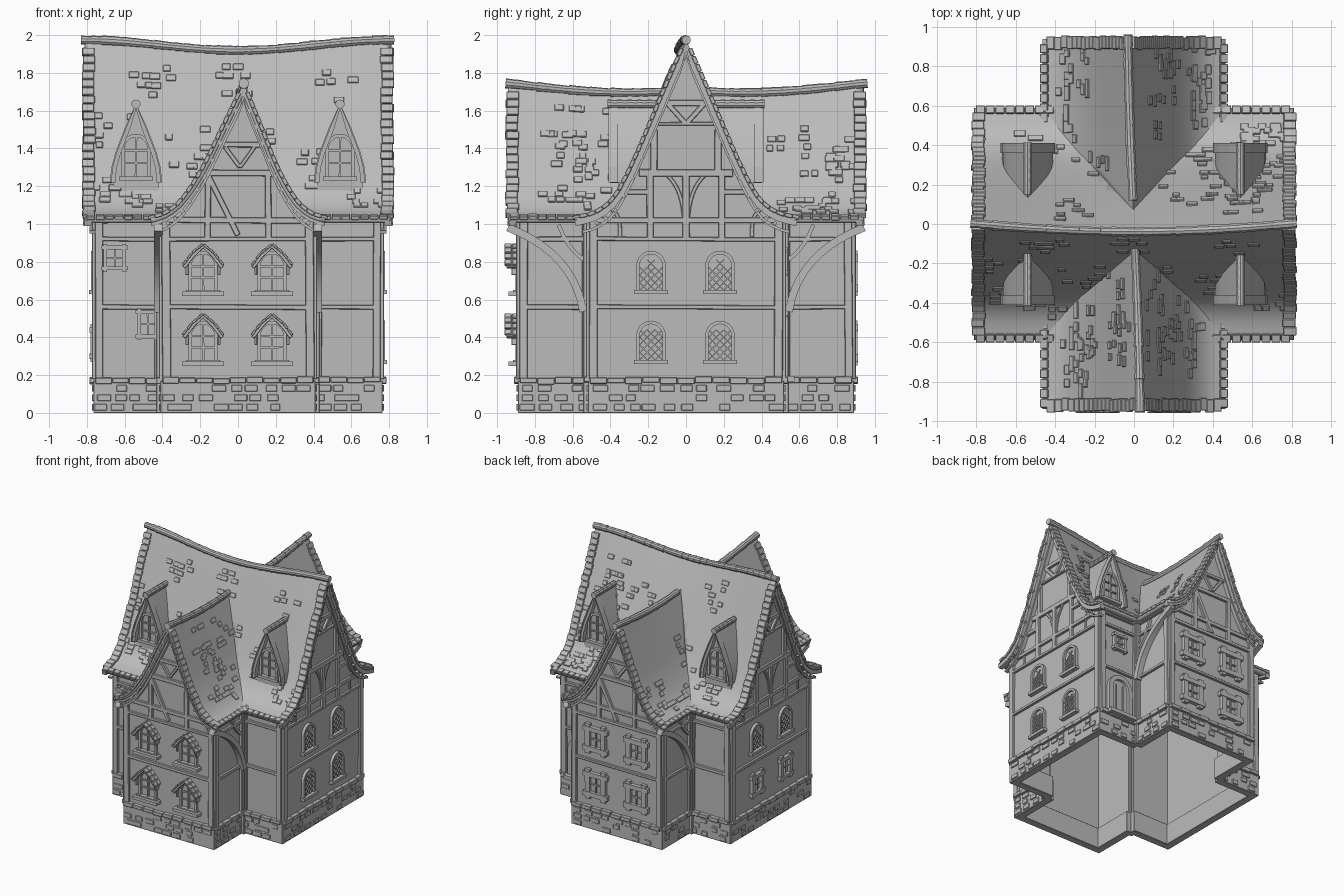
import bpy, bmesh, math, random
from mathutils import Matrix, Vector

cube = bpy.data.objects.get("Cube")
if cube:
    bpy.data.objects.remove(cube, do_unlink=True)
random.seed(7)
rnd = random.uniform

mat = bpy.data.materials.new("weathered_grey")
mat.use_nodes = True
GREY = (0.5, 0.5, 0.5, 1)
mat.diffuse_color = GREY
mat.node_tree.nodes["Principled BSDF"].inputs["Base Color"].default_value = GREY

parts = {}


def bm_of(part):
    return parts.setdefault(part, bmesh.new())


# ---- building helpers: M is a wall frame, u runs along it, d points outward
def box(part, M, c, size, rx=0, ry=0):
    m = (M @ Matrix.Translation(c) @ Matrix.Rotation(ry, 4, 'Y')
         @ Matrix.Rotation(rx, 4, 'X') @ Matrix.Diagonal((*size, 1)))
    bmesh.ops.create_cube(bm_of(part), size=1, matrix=m)


def beam(M, p, q, w=0.035, d=0.014, part="timber_frame"):
    (u0, z0), (u1, z1) = p, q
    box(part, M, ((u0 + u1) / 2, -d / 2, (z0 + z1) / 2),
        (math.hypot(u1 - u0, z1 - z0), d + 0.01, w * rnd(0.85, 1.1)),
        ry=-math.atan2(z1 - z0, u1 - u0) + rnd(-0.008, 0.008))


def ribbon(part, M, pts, w, d0, d1):
    bm, rings = bm_of(part), []
    for i, p in enumerate(pts):
        a, b = pts[max(i - 1, 0)], pts[min(i + 1, len(pts) - 1)]
        t = Vector((b[0] - a[0], b[1] - a[1])).normalized()
        o = (p[0] - t.y * w, p[1] + t.x * w)
        rings.append([bm.verts.new(M @ Vector((q[0], -d, q[1])))
                      for q, d in ((p, d0), (o, d0), (o, d1), (p, d1))])
    for r, s in zip(rings, rings[1:]):
        for k in range(4):
            bm.faces.new((r[k], r[k - 1], s[k - 1], s[k]))
    bm.faces.new(rings[0])
    bm.faces.new(rings[-1][::-1])


def prism(part, M, pts, d0, d1):
    bm = bm_of(part)
    a, b = [[bm.verts.new(M @ Vector((u, -d, z))) for u, z in pts] for d in (d0, d1)]
    bm.faces.new(a)
    bm.faces.new(b[::-1])
    for i in range(len(a)):
        bm.faces.new((a[i - 1], a[i], b[i], b[i - 1]))


def arch(u, z, w, h, n=10):
    r = w / 2
    top = [(u - r * math.cos(math.pi * i / n), z + h - r + r * math.sin(math.pi * i / n))
           for i in range(n + 1)]
    return [(u - r, z)] + top + [(u + r, z)]


def bezier(a, b, c, n=10):
    return [tuple(a[k] * (1 - t) ** 2 + 2 * b[k] * t * (1 - t) + c[k] * t * t for k in (0, 1))
            for t in (i / n for i in range(n + 1))]


def spline(pts, s):
    i = max(k for k in range(len(pts) - 1) if pts[k][0] <= s + 1e-6)
    (x0, z0), (x1, z1) = pts[i], pts[i + 1]
    slope = lambda k: ((pts[min(k + 1, len(pts) - 1)][1] - pts[max(k - 1, 0)][1])
                       / (pts[min(k + 1, len(pts) - 1)][0] - pts[max(k - 1, 0)][0]))
    h = x1 - x0
    t = min((s - x0) / h, 1)
    return (z0 * (1 + 2 * t) * (1 - t) ** 2 + z1 * t * t * (3 - 2 * t)
            + h * t * (1 - t) * (slope(i) * (1 - t) - slope(i + 1) * t))


# ---- roof shapes: t along the ridge, s across it
EAVE = 1.03
MAIN = [(0, 1.95), (0.1, 1.73), (0.2, 1.5), (0.3, 1.28), (0.38, 1.14), (0.47, 1.065), (0.59, EAVE)]
WING = [(0, 1.73), (0.1, 1.51), (0.2, 1.29), (0.3, 1.13), (0.38, 1.06), (0.465, EAVE)]


def main_h(s, t):
    z = spline(MAIN, min(abs(s), 0.59))
    return z + (z - EAVE) * (0.026 - 0.06 * math.cos(min(abs(t) / 0.82, 1) * math.pi / 2) ** 2)


def wing_h(s, t):
    z = spline(WING, min(abs(s), 0.465))
    return z + (z - EAVE) * (0.02 - 0.07 * math.cos(min(abs(abs(t) - 0.3) / 0.64, 1) * math.pi / 2))


main_off = lambda t: -0.04 * math.cos(math.pi * t / 1.6)
wing_off = lambda t: 0.03 * math.sin(1.6 * t)


def build_roof(part, M, height, other, off, W, L, peak, ridge_spans):
    bm, ns, nt = bm_of(part), 26, 44
    place = lambda s, t: Vector((t, s + off(t) * (height(s, t) - EAVE) / (peak - EAVE), height(s, t)))
    g = [[bm.verts.new(M @ place(W * (2 * i / ns - 1), L * (2 * j / nt - 1)))
          for i in range(ns + 1)] for j in range(nt + 1)]
    for j in range(nt):
        for i in range(ns):
            s, t = W * ((2 * i + 1) / ns - 1), L * ((2 * j + 1) / nt - 1)
            if other(t, s) < height(s, t) + 0.12 or abs(t) > W + 0.2:
                bm.faces.new((g[j][i], g[j][i + 1], g[j + 1][i + 1], g[j + 1][i]))
    bmesh.ops.delete(bm, geom=[v for v in bm.verts if not v.link_faces], context='VERTS')

    def tile(s, t, size):
        a = math.atan2(height(s + 0.01, t) - height(s - 0.01, t), 0.02)
        box("roof_tiles", M, place(s, t) + Vector((0, 0, 0.004)), size, rx=a + rnd(-0.04, 0.04))
    # stepped tiles along both gable edges
    for side in (-1, 1):
        for end in (-1, 1):
            s = 0.03
            while s < W - 0.01:
                tile(side * s, end * (L - rnd(0.015, 0.025)), (0.065, 0.042, 0.022))
                a = math.atan2(height(s + 0.01, L) - height(s - 0.01, L), 0.02)
                s += 0.046 * math.cos(a)
        # eave tiles
        for k in range(int(2 * L / 0.05)):
            t = -L + 0.03 + 0.05 * k
            if other(t, W) < EAVE + 0.02:
                tile(side * (W - 0.01), t, (0.046, 0.04, rnd(0.018, 0.026)))
        # clusters of raised tiles
        for _ in range(16):
            cs, ct = rnd(0.08, W - 0.1), rnd(-L, L) * 0.9
            for _ in range(9):
                s = side * min(max(cs + round(rnd(-2, 2)) * 0.022, 0.04), W - 0.03)
                t = min(max(ct + rnd(-0.12, 0.12), 0.05 - L), L - 0.05)
                if other(t, s) < height(s, t) - 0.02:
                    tile(s, t, (rnd(0.035, 0.06), 0.035, 0.012))
    # rounded ridge caps
    for t0, t1 in ridge_spans:
        n = round((t1 - t0) / 0.055)
        for k in range(n):
            a, b = [M @ place(0, t0 + (t1 - t0) * q / n) for q in (k, k + 1.1)]
            cap(a, b, 0.025 * rnd(0.92, 1.1))


def cap(a, b, r):
    m = Matrix.Translation((a + b) / 2) @ (b - a).to_track_quat('Z', 'Y').to_matrix().to_4x4()
    bmesh.ops.create_cone(bm_of("ridge_caps"), cap_ends=True, segments=10, radius1=r,
                          radius2=r * 0.88, depth=(b - a).length, matrix=m)


I4, QUARTER = Matrix.Identity(4), Matrix.Rotation(math.pi / 2, 4, 'Z')
build_roof("main_roof", I4, main_h, wing_h, main_off, 0.59, 0.81, 1.95, [(-0.83, 0.82)])
build_roof("wing_roof", QUARTER, wing_h, main_h, wing_off, 0.465, 0.94, 1.73,
           [(-0.955, -0.12), (0.12, 0.955)])

# ---- cross-shaped wall outline and one frame per wall
a, A, b, B = 0.4, 0.755, 0.51, 0.88
outline = [(-a, -B), (a, -B), (a, -b), (A, -b), (A, b), (a, b),
           (a, B), (-a, B), (-a, b), (-A, b), (-A, -b), (-a, -b)]
frames = []
for p, q in zip(outline, outline[1:] + outline[:1]):
    p, q = Vector((*p, 0)), Vector((*q, 0))
    M = Matrix.Translation((p + q) / 2) @ Matrix.Rotation(math.atan2(q.y - p.y, q.x - p.x), 4, 'Z')
    frames.append((M, (q - p).length / 2))

for M, h in frames:
    box("walls", M, (0, 0.0125, 0.52), (2 * h, 0.025, 1.03))
    box("stone_plinth", M, (0, 0.02, 0.085), (2 * h + 0.02, 0.06, 0.17))
    for z, w in ((0.56, 0.025), (0.92, 0.025), (1.02, 0.03)):
        beam(M, (-h, z), (h, z), w)
    for e in (-1, 1):
        beam(M, (e * (h - 0.02), 0.18), (e * (h - 0.02), 1.03), 0.045)
    # capping course and uneven stones
    n = max(round(2 * h / 0.09), 3)
    for k in range(n):
        u = -h + (k + 0.5) * 2 * h / n
        box("stone_plinth", M, (u, -0.008, 0.172 + rnd(-0.004, 0.004)), (2 * h / n * 0.97, 0.045, rnd(0.026, 0.036)))
        for row in range(3):
            if random.random() < 0.55:
                box("stone_plinth", M, (u + rnd(-0.02, 0.02), -0.01, 0.03 + 0.05 * row),
                    (rnd(0.05, 0.08), 0.016, 0.036))
for x in (-a - 0.01, a + 0.01):
    for y in (-b - 0.01, b + 0.01):
        box("corner_posts", I4, (x, y, 0.51), (0.045, 0.045, 1.02))

# curved braces under the wing eaves
for i, e in ((1, 1), (5, -1), (7, 1), (11, -1)):
    M = frames[i][0]
    ribbon("eave_braces", M, bezier((e * 0.17, 0.54), (e * 0.12, 0.86), (e * -0.24, 1.0)), e * 0.04, 0.0, 0.045)
    ribbon("eave_braces", M, bezier((e * 0.16, 0.82), (e * 0.08, 0.87), (e * 0.03, 1.0)), e * 0.02, 0.0, 0.02)

# ---- gables: wall, barge boards, pegs
for i, height, W, w in ((0, wing_h, 0.465, a), (6, wing_h, 0.465, a), (3, main_h, 0.59, b), (9, main_h, 0.59, b)):
    M, L = frames[i][0], (0.88 if height is wing_h else 0.755)
    off = 0.03 if height is wing_h else 0
    peak = height(0, L)
    shape = lambda W, drop: [(s + off * (height(s, L) - EAVE) / (peak - EAVE), height(s, L) - drop)
                             for s in (W * (k / 12 - 1) for k in range(25))]
    prism("gable_walls", M, [(-w, 0.98)] + shape(w, 0.02) + [(w, 0.98)], -0.025, 0)
    edge = shape(W, 0.012)
    ribbon("barge_boards", M, edge, -0.03, 0.02, 0.058)
    ribbon("barge_boards", M, shape(W - 0.04, 0.075), -0.015, 0.0, 0.03)
    for u, z in edge[2:-2:1]:
        box("rafter_pegs", M, (u * 0.96, -0.055, z - 0.04), (0.018, 0.02, 0.018), ry=0.6 if u > 0 else -0.6)
    if height is main_h:
        for e in (-1, 1):
            beam(M, (e * 0.19, 0.92), (e * 0.19, 1.28))
            beam(M, (e * 0.17, 1.28), (e * 0.17, 1.5))
            beam(M, (0, 1.53), (e * 0.1, 1.64), 0.025)
            beam(M, (e * 0.2, 1.17), (e * 0.33, 1.17), 0.025)
            ribbon("timber_frame", M, bezier((e * 0.02, 1.02), (e * 0.03, 1.2), (e * 0.12, 1.26)), e * 0.02, 0, 0.012)
            ribbon("timber_frame", M, bezier((e * 0.36, 0.93), (e * 0.35, 1.08), (e * 0.44, 1.08)), e * 0.02, 0, 0.012)
        beam(M, (0, 0.92), (0, 1.26))
        beam(M, (-0.25, 1.27), (0.25, 1.27))
        beam(M, (-0.13, 1.64), (0.13, 1.64))
        beam(M, (-0.17, 1.53), (0.17, 1.53), 0.02)
    else:
        for e in (-1, 1):
            beam(M, (e * 0.16, 0.92), (e * 0.16, 1.28))
            beam(M, (0.01, 1.3), (0.01 + e * 0.08, 1.41), 0.022)
        beam(M, (-0.18, 1.27), (0.2, 1.27))
        beam(M, (-0.1, 1.42), (0.12, 1.42), 0.025)
        beam(M, (-0.16, 1.26), (0, 0.94), 0.03)


# ---- windows
def arched_window(M, u, z, w, h, lattice=False, hood=False):
    prism("window_panes", M, arch(u, z, w, h), 0, 0.004)
    ribbon("window_frames", M, arch(u, z, w, h), 0.018, 0, 0.022)
    box("window_frames", M, (u, -0.015, z - 0.01), (w + 0.06, 0.04, 0.022))
    if lattice:
        c = w / 3
        for i in range(3):
            for j in range(int(h / c)):
                x, y = u - w / 2 + c * i, z + c * j
                if i == 1 or y + c < z + h - w / 4:
                    for y0, y1 in ((y, y + c), (y + c, y)):
                        beam(M, (x, y0), (x + c, y1), 0.006, 0.008, "window_bars")
    else:
        beam(M, (u, z), (u, z + h), 0.012, 0.014, "window_bars")
        for f in (0.35, 0.66):
            beam(M, (u - w / 2, z + h * f), (u + w / 2, z + h * f), 0.01, 0.012, "window_bars")
    if hood:
        top = z + h + 0.05
        box("window_sills", M, (u, -0.03, z - 0.02), (w + 0.1, 0.06, 0.024))
        line = [(u + x, top - y) for x, y in ((-0.11, 0.115), (-0.06, 0.05), (0, 0), (0.06, 0.05), (0.11, 0.115))]
        ribbon("window_hoods", M, line, -0.02, 0, 0.07)
        for (u0, z0), (u1, z1) in zip(line, line[1:]):
            for k in (0.25, 0.75):
                for d in (0.022, 0.062):
                    box("window_hoods", M, (u0 + (u1 - u0) * k, -d, z0 + (z1 - z0) * k + 0.003 + rnd(0, 0.003)),
                        (0.034, 0.036, 0.014), ry=-math.atan2(z1 - z0, u1 - u0))
        for e in (-1, 1):
            beam(M, (u + e * 0.085, top - 0.16), (u + e * 0.085, top - 0.09), 0.016, 0.04, "window_hoods")


def square_window(M, u, z, w, h, t=0.03):
    box("window_panes", M, (u, 0, z), (w, 0.008, h))
    for e in (-1, 1):
        beam(M, (u + e * w / 2, z - h / 2 - t), (u + e * w / 2, z + h / 2 + t), t, 0.022, "window_frames")
        beam(M, (u - w / 2 - t, z + e * h / 2), (u + w / 2 + t, z + e * h / 2), t, 0.026, "window_frames")
    beam(M, (u, z - h / 2), (u, z + h / 2), 0.01, 0.012, "window_bars")
    beam(M, (u - w / 2, z), (u + w / 2, z), 0.01, 0.012, "window_bars")


for u in (-0.185, 0.18):
    for z in (0.28, 0.65):
        arched_window(frames[0][0], u, z, 0.12, 0.19, hood=True)
        arched_window(frames[3][0], u, z, 0.12, 0.19, lattice=True)
        square_window(frames[6][0], u, z + 0.09, 0.14, 0.16, 0.04)
    arched_window(frames[9][0], u, 0.65, 0.12, 0.19, lattice=True)
    square_window(frames[9][0], u, 0.37, 0.11, 0.14)
square_window(frames[10][0], -0.075, 0.82, 0.1, 0.11, 0.02)
square_window(frames[10][0], 0.1, 0.47, 0.09, 0.13, 0.02)
square_window(frames[4][0], 0, 0.8, 0.09, 0.11, 0.02)

# back door
D = frames[4][0]
prism("door", D, arch(0, 0.19, 0.15, 0.29), 0, 0.008)
ribbon("door_surround", D, arch(0, 0.19, 0.15, 0.29), 0.035, 0, 0.03)
box("door_surround", D, (0, -0.03, 0.18), (0.24, 0.07, 0.03))
for u in (-0.03, 0.03):
    beam(D, (u, 0.2), (u, 0.44), 0.008, 0.012, "door")

# ---- dormers
ROOFLINE = [(0, 1.63), (0.05, 1.51), (0.1, 1.38), (0.122, 1.3), (0.13, 1.22)]
for turn in (0, math.pi):
    for x in (-0.54, 0.54):
        M = Matrix.Rotation(turn, 4, 'Z') @ Matrix.Translation((x, 0, 0))
        line = [(-u, z) for u, z in ROOFLINE[:0:-1]] + ROOFLINE
        ribbon("dormer_roofs", M, line, -0.02, 0.1, 0.4)
        ribbon("dormer_trim", M, line, 0.008, 0.36, 0.41)
        prism("dormer_walls", M, [(-0.115, 1.1)] + [(u * 0.92, z - 0.02) for u, z in line] + [(0.115, 1.1)], 0.15, 0.36)
        arched_window(M @ Matrix.Translation((0, -0.36, 0)), 0, 1.25, 0.12, 0.21)
        for k in range(5):
            p = [M @ Vector((0, -0.415 + 0.052 * q, 1.635)) for q in (k, k + 1.1)]
            cap(*p, 0.024)

# ---- turn every part into an object
for name, bm in parts.items():
    roof = name in ("main_roof", "wing_roof")
    if roof:
        bm.normal_update()
        for f in bm.faces:
            if f.normal.z < 0:
                f.normal_flip()
    else:
        bmesh.ops.recalc_face_normals(bm, faces=bm.faces)
    me = bpy.data.meshes.new(name)
    bm.to_mesh(me)
    bm.free()
    me.materials.append(mat)
    ob = bpy.data.objects.new(name, me)
    bpy.context.collection.objects.link(ob)
    if roof:
        mod = ob.modifiers.new("thickness", 'SOLIDIFY')
        mod.thickness, mod.offset = 0.025, -1
    elif name in ("timber_frame", "stone_plinth", "corner_posts", "roof_tiles", "window_hoods"):
        mod = ob.modifiers.new("soft_edges", 'BEVEL')
        mod.width, mod.segments = 0.003, 1
    if roof or name in ("ridge_caps", "dormer_roofs", "eave_braces", "barge_boards"):
        bpy.ops.object.select_all(action='DESELECT')
        ob.select_set(True)
        bpy.context.view_layer.objects.active = ob
        bpy.ops.object.shade_smooth_by_angle(angle=math.radians(35))
